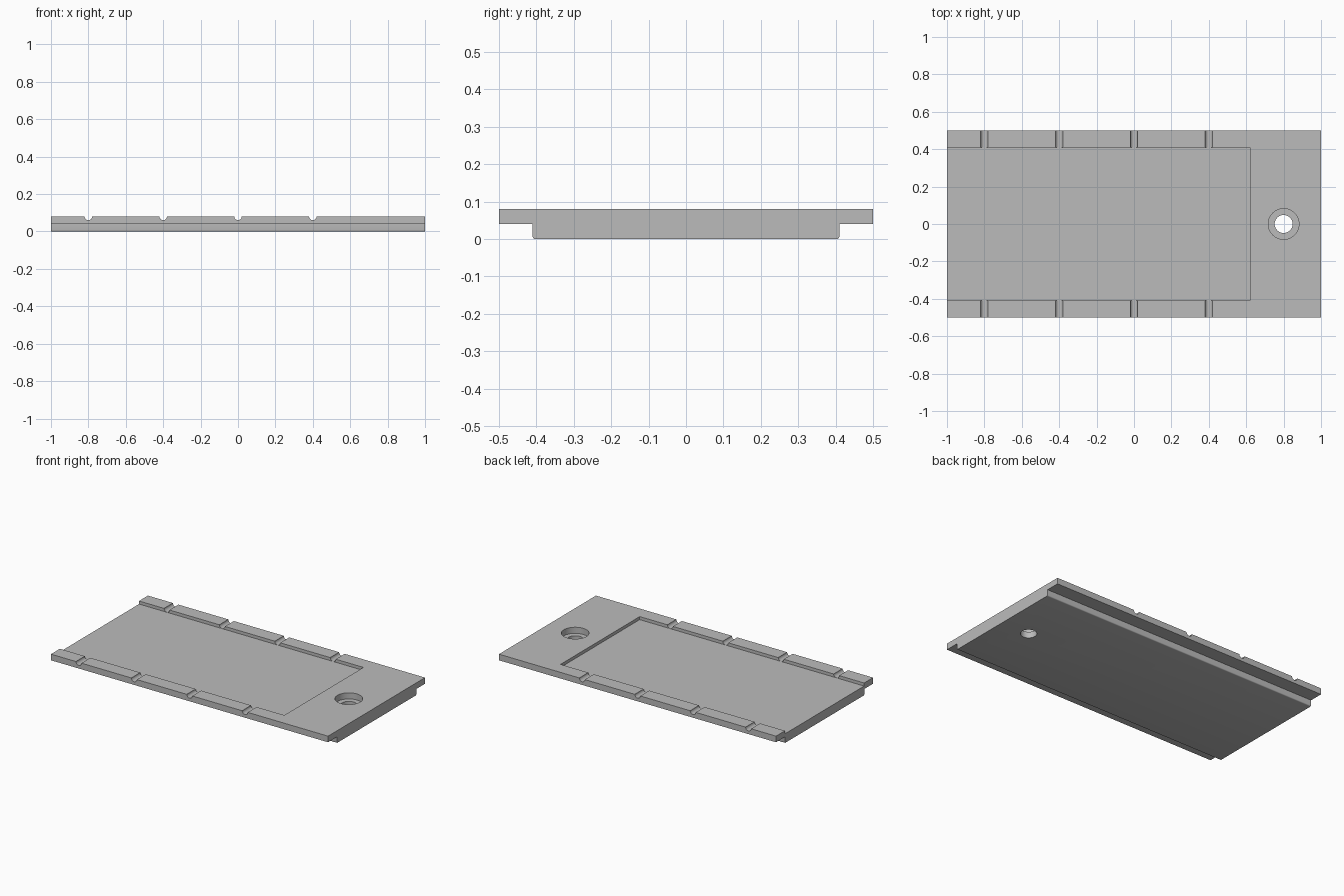
import bpy, bmesh, math
from mathutils import Matrix

cube = bpy.data.objects.get("Cube")
if cube:
    bpy.data.objects.remove(cube, do_unlink=True)

grey = bpy.data.materials.new("plain grey")
grey.use_nodes = True
COLOUR = (0.5, 0.5, 0.5, 1)
grey.diffuse_color = COLOUR
grey.node_tree.nodes["Principled BSDF"].inputs["Base Color"].default_value = COLOUR


def make_object(name, bm):
    bmesh.ops.recalc_face_normals(bm, faces=bm.faces)
    mesh = bpy.data.meshes.new(name)
    bm.to_mesh(mesh)
    bm.free()
    mesh.materials.append(grey)
    obj = bpy.data.objects.new(name, mesh)
    bpy.context.collection.objects.link(obj)
    return obj


def box(name, x0, x1, y0, y1, z0, z1):
    bm = bmesh.new()
    centre = Matrix.Translation(((x0 + x1) / 2, (y0 + y1) / 2, (z0 + z1) / 2))
    size = Matrix.Diagonal((x1 - x0, y1 - y0, z1 - z0, 1))
    bmesh.ops.create_cube(bm, size=1, matrix=centre @ size)
    return make_object(name, bm)


def cylinder(name, centre, radius, depth, axis="Z", sides=48):
    turn = Matrix.Rotation(math.pi / 2, 4, "X") if axis == "Y" else Matrix()
    bm = bmesh.new()
    bmesh.ops.create_cone(bm, cap_ends=True, segments=sides, radius1=radius,
                          radius2=radius, depth=depth,
                          matrix=Matrix.Translation(centre) @ turn)
    return make_object(name, bm)


# Plate: T-shaped cross-section with rounded lower edges, swept along x
LENGTH, FLANGE, BODY, STEP, TOP, ROUND = 2, 0.5, 0.41, 0.04, 0.08, 0.007
half = [(FLANGE, TOP), (FLANGE, STEP), (BODY, STEP)]
for i in range(5):
    a = i / 4 * math.pi / 2
    half.append((BODY - ROUND + ROUND * math.cos(a), ROUND - ROUND * math.sin(a)))
profile = half + [(-y, z) for y, z in reversed(half)]
bm = bmesh.new()
face = bm.faces.new([bm.verts.new((-LENGTH / 2, y, z)) for y, z in profile])
swept = bmesh.ops.extrude_face_region(bm, geom=[face])["geom"]
bmesh.ops.translate(bm, vec=(LENGTH, 0, 0),
                    verts=[v for v in swept if isinstance(v, bmesh.types.BMVert)])
plate = make_object("plate", bm)

# Shallow pocket open at one end, and the counterbored screw hole
cutters = [
    box("pocket_cutter", -1.1, 0.62, -0.408, 0.408, 0.06, 0.12),
    cylinder("counterbore_cutter", (0.8, 0, 0.09), 0.082, 0.1),
    cylinder("hole_cutter", (0.8, 0, 0.04), 0.048, 0.2),
]
# Rounded cross grooves in both rails
for x in (-0.8, -0.4, 0, 0.4):
    for side in (-1, 1):
        cutters.append(cylinder("groove_cutter", (x, side * 0.475, TOP + 0.0004),
                                0.02, 0.15, "Y", 32))

for cutter in cutters:
    cutter.hide_render = True
    mod = plate.modifiers.new(cutter.name, "BOOLEAN")
    mod.operation = "DIFFERENCE"
    mod.solver = "EXACT"
    mod.object = cutter

# Bake the cuts and drop the cutters
graph = bpy.context.evaluated_depsgraph_get()
cut_mesh = bpy.data.meshes.new_from_object(plate.evaluated_get(graph))
plate.modifiers.clear()
plate.data = cut_mesh
for cutter in cutters:
    bpy.data.objects.remove(cutter, do_unlink=True)

bpy.ops.object.select_all(action="DESELECT")
plate.select_set(True)
bpy.context.view_layer.objects.active = plate
bpy.ops.object.shade_smooth_by_angle(angle=math.radians(30))
